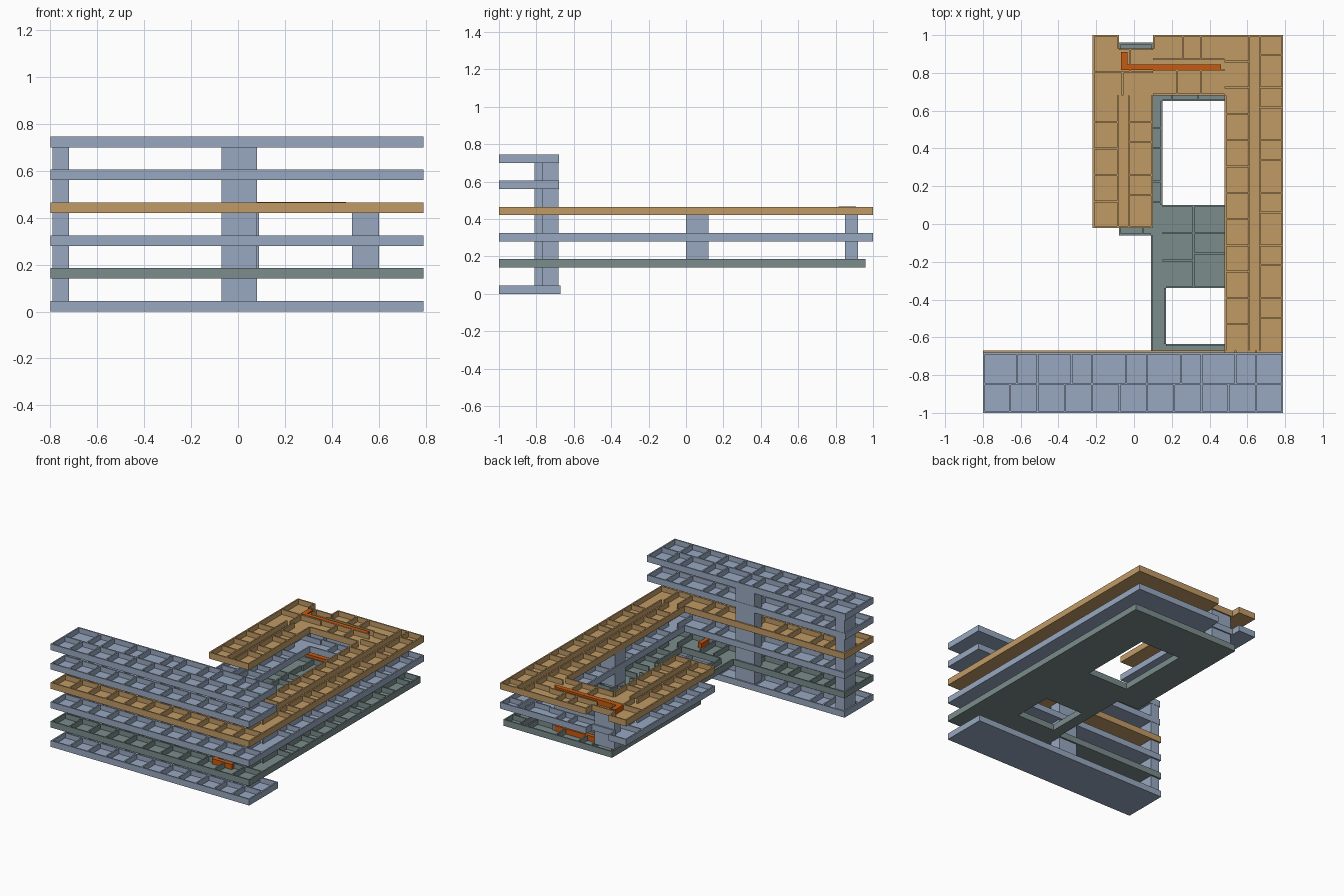
import bpy, bmesh
from mathutils import Matrix, Vector

cube = bpy.data.objects.get("Cube")
if cube:
    bpy.data.objects.remove(cube, do_unlink=True)


def material(name, rgb):
    m = bpy.data.materials.new(name)
    m.use_nodes = True
    m.diffuse_color = (*rgb, 1)
    m.node_tree.nodes["Principled BSDF"].inputs["Base Color"].default_value = (*rgb, 1)
    return m


blue = material("slate_blue", (0.314, 0.397, 0.533))
tan = material("tan", (0.533, 0.328, 0.13))
grey = material("green_grey", (0.198, 0.262, 0.262))
rust = material("rust_orange", (0.578, 0.102, 0.005))

T = 0.01        # wall thickness
SLAB = 0.008    # floor thickness
H = 0.045       # storey tray height
STEP = 0.14     # storey spacing


def box(bm, x0, x1, y0, y1, z0, z1):
    mat = Matrix.Translation(Vector((x0 + x1, y0 + y1, z0 + z1)) / 2)
    mat = mat @ Matrix.Diagonal((x1 - x0, y1 - y0, z1 - z0, 1))
    bmesh.ops.create_cube(bm, size=1, matrix=mat)


def finish(bm, name, mat):
    me = bpy.data.meshes.new(name)
    bm.to_mesh(me)
    bm.free()
    me.materials.append(mat)
    ob = bpy.data.objects.new(name, me)
    bpy.context.collection.objects.link(ob)


def boxes(name, mat, *dims):
    bm = bmesh.new()
    for d in dims:
        box(bm, *d)
    finish(bm, name, mat)


def shell(bm, rects, z):
    """Floor slab over a union of rectangles, with a wall round every open edge."""
    xs = sorted({v for r in rects for v in r[:2]})
    ys = sorted({v for r in rects for v in r[2:]})

    def filled(i, j):
        if not (0 <= i < len(xs) - 1 and 0 <= j < len(ys) - 1):
            return False
        cx, cy = (xs[i] + xs[i + 1]) / 2, (ys[j] + ys[j + 1]) / 2
        return any(a < cx < b and c < cy < d for a, b, c, d in rects)

    for i in range(len(xs) - 1):
        for j in range(len(ys) - 1):
            if not filled(i, j):
                continue
            x0, x1, y0, y1 = xs[i], xs[i + 1], ys[j], ys[j + 1]
            box(bm, x0, x1, y0, y1, z, z + SLAB)
            if not filled(i - 1, j):
                box(bm, x0, x0 + T, y0, y1, z, z + H)
            if not filled(i + 1, j):
                box(bm, x1 - T, x1, y0, y1, z, z + H)
            if not filled(i, j - 1):
                box(bm, x0, x1, y0, y0 + T, z, z + H)
            if not filled(i, j + 1):
                box(bm, x0, x1, y1 - T, y1, z, z + H)


def rooms(bm, wing, z, along_x, lines, count):
    """Corridor walls at the given fractions, and cross walls on either side."""
    x0, x1, y0, y1 = wing
    a0, a1, b0, b1 = (x0, x1, y0, y1) if along_x else (y0, y1, x0, x1)

    def wall(p0, p1, q0, q1):
        d = (p0, p1, q0, q1) if along_x else (q0, q1, p0, p1)
        box(bm, *d, z + SLAB / 2, z + H - 0.0005)

    cuts = [b0 + f * (b1 - b0) for f in lines]
    for c in cuts:
        wall(a0, a1, c - T / 2, c + T / 2)
    step = (a1 - a0) / count
    for k in range(1, count):
        a = a0 + k * step
        wall(a - T / 2, a + T / 2, b0, cuts[0])
        a += step * 0.25 * (k % 2)
        wall(a - T / 2, a + T / 2, cuts[-1], b1)


front = (-0.80, 0.79, -1.0, -0.67)
high_front = (-0.80, 0.79, -1.0, -0.68)

# Footprints of the larger storeys
low_plan = [front, (0.48, 0.79, -0.67, 0.96), (-0.08, 0.79, 0.65, 0.96),
            (-0.08, 0.15, -0.06, 0.96), (0.09, 0.48, -0.34, 0.10),
            (0.09, 0.17, -0.67, -0.34), (0.09, 0.48, -0.67, -0.635)]
ring_plan = [front, (0.48, 0.79, -0.67, 1.0), (-0.22, 0.79, 0.68, 0.93),
             (-0.22, -0.08, 0.93, 1.0), (0.10, 0.79, 0.93, 1.0),
             (-0.22, 0.10, -0.02, 0.93)]

# Room layouts: wing, runs along x, corridor wall fractions, number of bays
front_rooms = (front, True, (0.48,), 11)
high_rooms = (high_front, True, (0.48,), 11)
low_rooms = [front_rooms,
             ((0.48, 0.79, -0.67, 0.96), False, (0.42, 0.60), 12),
             ((-0.08, 0.48, 0.65, 0.96), True, (0.42, 0.60), 4),
             ((-0.08, 0.15, -0.06, 0.65), False, (0.55,), 5),
             ((0.15, 0.48, -0.34, 0.10), False, (0.5,), 3)]
ring_rooms = [front_rooms,
              ((0.48, 0.79, -0.67, 1.0), False, (0.42, 0.60), 12),
              ((0.10, 0.48, 0.68, 1.0), True, (0.42, 0.60), 3),
              ((-0.22, 0.10, 0.68, 0.93), True, (0.5,), 2),
              ((-0.22, 0.10, -0.02, 0.68), False, (0.42, 0.60), 5)]

storeys = [("ground_storey", blue, [front], [front_rooms]),
           ("first_storey", grey, low_plan, low_rooms),
           ("second_storey", blue, ring_plan, ring_rooms),
           ("third_storey", tan, ring_plan, ring_rooms),
           ("fourth_storey", blue, [high_front], [high_rooms]),
           ("fifth_storey", blue, [high_front], [high_rooms])]

for n, (name, mat, plan, layout) in enumerate(storeys):
    bm = bmesh.new()
    shell(bm, plan, n * STEP)
    for wing, along_x, lines, count in layout:
        rooms(bm, wing, n * STEP, along_x, lines, count)
    finish(bm, name, mat)

# Vertical cores joining the storeys
boxes("front_left_end_core", blue, (-0.79, -0.72, -0.81, -0.682, 0.04, 0.705))
boxes("front_middle_core", blue, (-0.07, 0.08, -0.77, -0.682, 0.04, 0.705))
boxes("courtyard_core", blue, (0.485, 0.60, 0.0, 0.12, 0.18, 0.425))
boxes("back_core", blue, (-0.07, 0.09, 0.85, 0.92, 0.18, 0.425))

# Highlighted L-shaped walls
for name, z in (("lower_back_highlight_wall", STEP), ("upper_back_highlight_wall", 3 * STEP)):
    z0, z1 = z + 0.001, z + H + 0.001
    boxes(name, rust, (-0.07, 0.46, 0.815, 0.845, z0, z1),
          (-0.07, -0.035, 0.845, 0.91, z0, z1))
boxes("front_highlight_wall", rust,
      (0.40, 0.56, -0.87, -0.845, STEP + 0.001, STEP + H + 0.001),
      (0.40, 0.43, -0.845, -0.75, STEP + 0.001, STEP + H + 0.001))
